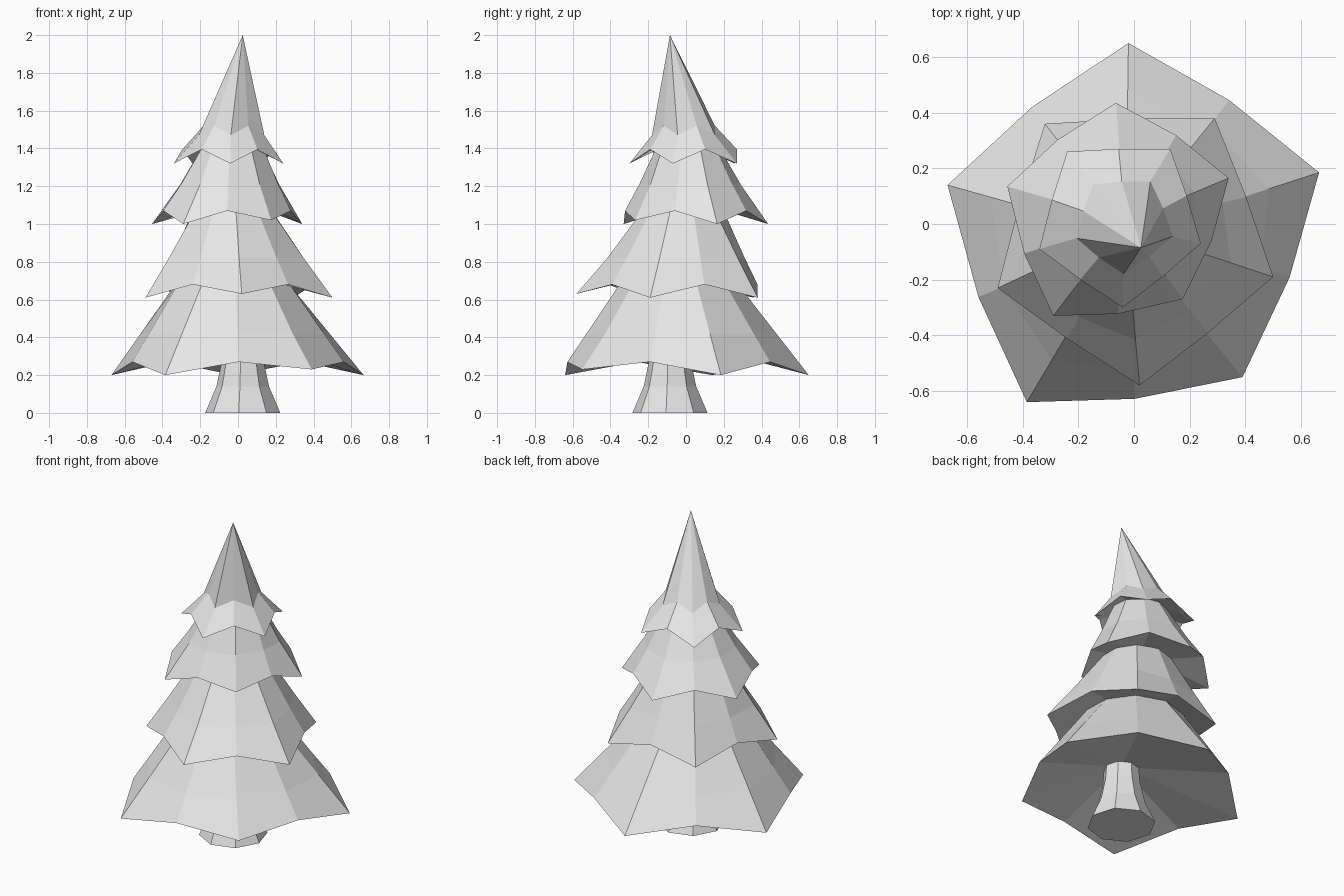
import bpy
import bmesh
from math import cos, sin, atan2, radians, tau
from mathutils import Vector

cube = bpy.data.objects.get("Cube")
if cube:
    bpy.data.objects.remove(cube)

grey = bpy.data.materials.new("plain_grey")
grey.use_nodes = True
grey.diffuse_color = (0.8, 0.8, 0.8, 1)
grey.node_tree.nodes["Principled BSDF"].inputs["Base Color"].default_value = grey.diffuse_color

AXIS = Vector((0.025, -0.085, 0))  # shared by trunk and tip


def loft(name, rings):
    """Bridge equal-sized rings in order and cap both ends; a one-point ring is a tip."""
    bm = bmesh.new()
    loops = [[bm.verts.new(p) for p in ring] for ring in rings]
    for a, b in zip(loops, loops[1:]):
        n = len(a)
        for i in range(n):
            j = (i + 1) % n
            if len(b) == 1:
                bm.faces.new((a[i], a[j], b[0]))
            else:
                bm.faces.new((a[i], a[j], b[j], b[i]))
    for end in (loops[0], loops[-1]):
        if len(end) > 1:
            bm.faces.new(end)
    bmesh.ops.recalc_face_normals(bm, faces=bm.faces)
    mesh = bpy.data.meshes.new(name)
    bm.to_mesh(mesh)
    bm.free()
    mesh.materials.append(grey)
    obj = bpy.data.objects.new(name, mesh)
    bpy.context.collection.objects.link(obj)
    return obj


def circle(center, r, z, angles):
    return [Vector((center[0] + r * cos(a), center[1] + r * sin(a), z)) for a in angles]


def star_rim(corners, push, rise):
    """Drooping corners with raised points halfway between them."""
    center = sum((Vector(c) for c in corners), Vector()) / len(corners)
    rim = []
    for i, c in enumerate(corners):
        a, b = Vector(c), Vector(corners[(i + 1) % len(corners)])
        mid = center + ((a + b) / 2 - center) * push
        mid.z = min(a.z, b.z) + rise
        rim += [a, mid]
    return rim


def headings(rim, center):
    return [atan2(p.y - center[1], p.x - center[0]) for p in rim]


def boughs(name, corners, push, inner, top, bend_z, bend):
    """One skirt: underside, rim, bend and narrow top; inner and top are (center, r, z)."""
    rim = star_rim(corners, push, 0.07)
    under = circle(*inner, headings(rim, inner[0]))
    upper = circle(*top, headings(rim, top[0]))
    middle = []
    for i, (p, q) in enumerate(zip(rim, upper)):
        m = p.lerp(q, bend if i % 2 == 0 else bend * 0.8)
        m.z = bend_z
        middle.append(m)
    return loft(name, [under, rim, middle, upper])


# Flared eight-sided trunk
sides = [radians(-6) + tau * i / 8 for i in range(8)]
loft("trunk", [circle(AXIS, r, z, sides)
               for r, z in ((0.2, 0), (0.14, 0.14), (0.11, 0.28), (0.1, 0.42))])

# Where each skirt tucks under the next
root = (AXIS, 0.1, 0.37)
joint_low = ((-0.03, -0.04), 0.3, 0.7)
joint_mid = ((-0.03, -0.015), 0.21, 1.08)
joint_high = ((-0.03, 0.01), 0.165, 1.41)

# Three skirts of boughs
boughs("lowest_boughs",
       [(-0.02, 0.65, 0.2), (-0.67, 0.14, 0.2), (-0.385, -0.64, 0.2),
        (0.39, -0.55, 0.23), (0.665, 0.185, 0.2)],
       1.06, root, joint_low, 0.42, 0.44)
boughs("lower_boughs",
       [(-0.32, 0.36, 0.61), (-0.49, -0.23, 0.61), (0.02, -0.58, 0.63),
        (0.5, -0.19, 0.61), (0.29, 0.38, 0.61)],
       1.02, joint_low, joint_mid, 0.82, 0.46)
boughs("upper_boughs",
       [(-0.065, 0.435, 1), (-0.455, 0.135, 1), (-0.29, -0.33, 1),
        (0.175, -0.27, 1.02), (0.34, 0.165, 1)],
       1.07, joint_mid, joint_high, 1.21, 0.56)

# Top skirt, pinched into the pointed tip
rim = star_rim([(-0.24, 0.26, 1.32), (-0.34, -0.09, 1.32), (-0.04, -0.3, 1.32),
                (0.24, -0.07, 1.32), (0.13, 0.27, 1.32)], 1.02, 0.075)
collar = circle((-0.035, 0), 0.18, 1.47, headings(rim, (-0.035, 0)))
collar = star_rim([tuple(p) for p in collar[::2]], 1.04, 0.05)
under = circle(*joint_high, headings(rim, joint_high[0]))
loft("top_boughs", [under, rim, collar, [AXIS + Vector((0, 0, 2))]])
